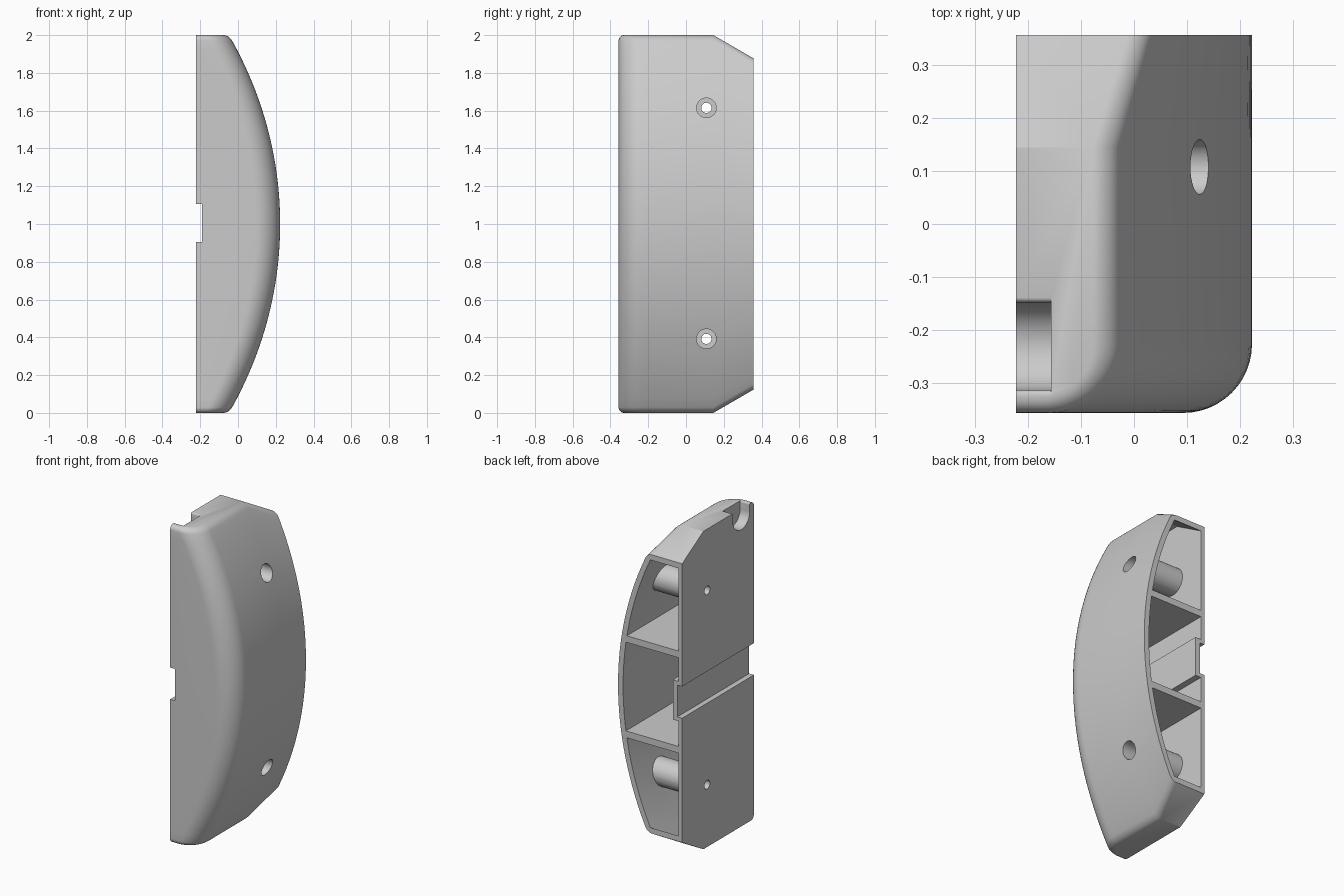
import bpy, bmesh
from math import sin, cos, pi, sqrt, radians
from mathutils import Matrix

if "Cube" in bpy.data.objects:
    bpy.data.objects.remove(bpy.data.objects["Cube"])

BACK, FRONT, REAR = -0.223, -0.357, 0.357
ARC_R, BULGE = 1.968, 0.223
FOLD, SLOPE = 0.145, 0.58
HOLE_Y, HOLE_Z = 0.108, (0.392, 1.615)
PI_STEPS = 12

grey = bpy.data.materials.new("plain grey")
grey.use_nodes = True
grey.diffuse_color = (0.6, 0.6, 0.6, 1)
grey.node_tree.nodes["Principled BSDF"].inputs["Base Color"].default_value = (0.6, 0.6, 0.6, 1)


def make(name, bm):
    bmesh.ops.recalc_face_normals(bm, faces=bm.faces)
    mesh = bpy.data.meshes.new(name)
    bm.to_mesh(mesh)
    bm.free()
    mesh.materials.append(grey)
    obj = bpy.data.objects.new(name, mesh)
    bpy.context.collection.objects.link(obj)
    return obj


def bowed_block(name, wall, back, rear, corner, fillet):
    """Block with a bowed side, rounded front corner and sloped rear ends."""
    bm = bmesh.new()
    # heights as (share of half height, distance from the end, inset)
    end = [(fillet * (1 - cos(a)), fillet * (1 - sin(a)))
           for a in [i * pi / 12 for i in range(7)]] if fillet else [(0, 0)]
    half_layers = [(None, h, d) for h, d in end]
    half_layers += [(1 - i / 20, 0, 0) for i in range(1, 20)]
    layers = [(1, *l) for l in half_layers] + [(1, 0, 0, 0)]
    layers += [(-1, *l) for l in reversed(half_layers)]

    def point(side, share, h, d, kind, val):
        y = min(rear, val) if kind != "round" else FRONT
        half = 1 - wall - SLOPE * max(0, y - FOLD)
        z = half - h if share is None else (half - fillet) * share
        x = BULGE - wall - z * z / (2 * ARC_R) - z ** 4 / (8 * ARC_R ** 3) - d
        edge = FRONT + wall + d
        r = corner - d
        if kind == "back":
            return back, max(y, edge), 1 + side * z
        if kind == "round":
            return x - r + r * sin(val), edge + r - r * cos(val), 1 + side * z
        return x, y, 1 + side * z

    outline = [("back", rear), ("back", FOLD), ("back", FRONT)]
    outline += [("round", i * pi / 2 / PI_STEPS) for i in range(PI_STEPS + 1)]
    outline += [("bow", FOLD), ("bow", rear)]
    rings = [[bm.verts.new(point(*l, *o)) for o in outline] for l in layers]
    n = len(outline)
    for a, b in zip(rings, rings[1:]):
        for i in range(n):
            j = (i + 1) % n
            bm.faces.new((a[i], a[j], b[j], b[i]))
    for ring in (rings[0], rings[-1]):
        bm.faces.new(ring[1:-1])
        bm.faces.new((ring[0], ring[1], ring[-2], ring[-1]))
    return make(name, bm)


def box(name, lo, hi):
    bm = bmesh.new()
    bmesh.ops.create_cube(bm, size=1)
    for v in bm.verts:
        v.co = [l + (h - l) * (c + 0.5) for l, h, c in zip(lo, hi, v.co)]
    return make(name, bm)


def rod(name, radius, x0, x1, z):
    bm = bmesh.new()
    bmesh.ops.create_cone(bm, cap_ends=True, segments=40, radius1=radius, radius2=radius, depth=x1 - x0,
                          matrix=Matrix.Translation(((x0 + x1) / 2, HOLE_Y, z)) @ Matrix.Rotation(pi / 2, 4, "Y"))
    return make(name, bm)


def u_block(name, radius, x1, flare):
    """U-shaped block running along x, flared where it meets the top."""
    yc, zc = -0.231, 1.95
    right = [(radius * sin(a), zc - radius * cos(a)) for a in [i * pi / 24 for i in range(13)]]
    if flare:
        right += [(radius + flare * (1 - cos(a)), 2 - flare + flare * sin(a))
                  for a in [i * pi / 8 for i in range(5)]]
    right.append((right[-1][0], 2.2))
    profile = right + [(-y, z) for y, z in reversed(right[1:])]
    bm = bmesh.new()
    face = bm.faces.new([bm.verts.new((-0.3, yc + y, z)) for y, z in profile])
    ext = bmesh.ops.extrude_face_region(bm, geom=[face])
    for v in ext["geom"]:
        if isinstance(v, bmesh.types.BMVert):
            v.co.x = x1
    return make(name, bm)


def cut(target, cutters):
    for c in cutters:
        mod = target.modifiers.new("cut", "BOOLEAN")
        mod.operation, mod.solver, mod.object = "DIFFERENCE", "EXACT", c
        dg = bpy.context.evaluated_depsgraph_get()
        mesh = bpy.data.meshes.new_from_object(target.evaluated_get(dg))
        target.modifiers.clear()
        target.data = mesh
        bpy.data.objects.remove(c)


# outer body
body = bowed_block("curved_housing", 0, BACK, REAR, 0.13, 0.03)

# hollow, leaving ribs, screw posts and walls around the channel and pocket
hollow = bowed_block("hollow", 0.035, BACK + 0.025, REAR + 0.05, 0.1, 0)
keep = [box("rib", (-0.5, -0.5, z - 0.021), (0.5, 0.5, z + 0.021)) for z in (0.7, 1.3)]
keep += [rod("screw_post", 0.085, -0.4, 0.4, z) for z in HOLE_Z]
keep.append(box("channel_wall", (-0.4, -0.5, 0.88), (-0.158, 0.5, 1.13)))
keep.append(u_block("pocket_wall", 0.113, -0.127, 0))
cut(hollow, keep)

# openings
openings = [hollow, box("channel", (-0.4, -0.5, 0.905), (-0.19, 0.5, 1.105)),
            u_block("pocket", 0.083, -0.157, 0.009)]
for z in HOLE_Z:
    openings += [rod("screw_hole", 0.027, -0.4, 0.4, z), rod("screw_head_recess", 0.052, -0.05, 0.4, z)]
cut(body, openings)

bpy.ops.object.select_all(action="DESELECT")
body.select_set(True)
bpy.context.view_layer.objects.active = body
bpy.ops.object.shade_smooth_by_angle(angle=radians(30))
